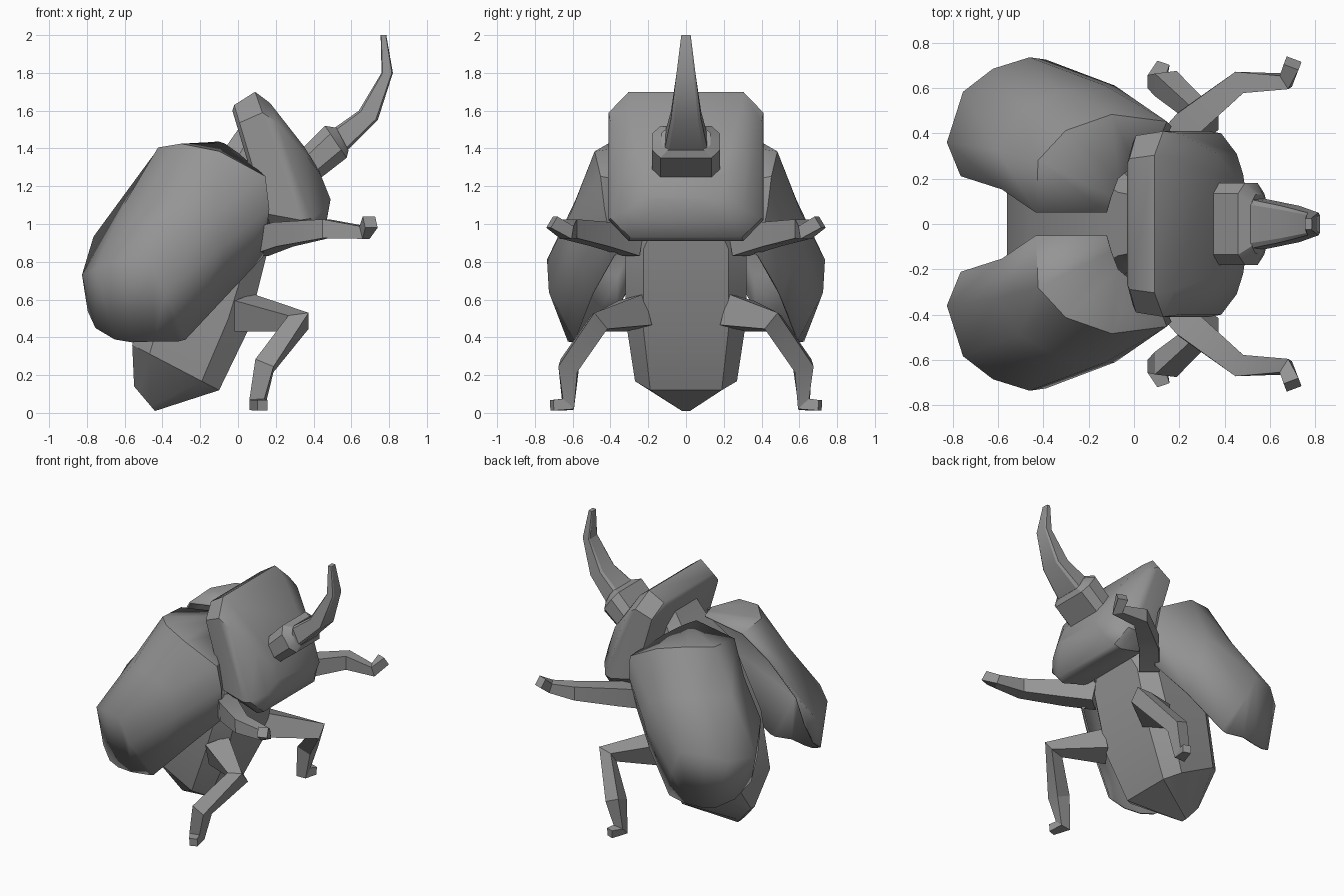
import bpy, bmesh, math
from mathutils import Vector

if "Cube" in bpy.data.objects:
    bpy.data.objects.remove(bpy.data.objects["Cube"])

grey = bpy.data.materials.new("shell_grey")
grey.use_nodes = True
grey.diffuse_color = (.3, .3, .3, 1)
grey.node_tree.nodes["Principled BSDF"].inputs["Base Color"].default_value = (.3, .3, .3, 1)


def loft(name, rings, closed=True, angle=30):
    """Skin a list of equally sized rings; closed rings also get end caps."""
    bm = bmesh.new()
    rows = [[bm.verts.new(p) for p in ring] for ring in rings]
    count = len(rows[0])
    for a, b in zip(rows, rows[1:]):
        for i in range(count if closed else count - 1):
            j = (i + 1) % count
            bm.faces.new((a[i], a[j], b[j], b[i]))
    if closed:
        bm.faces.new(rows[0])
        bm.faces.new(rows[-1])
    bmesh.ops.recalc_face_normals(bm, faces=bm.faces)
    mesh = bpy.data.meshes.new(name)
    bm.to_mesh(mesh)
    bm.free()
    obj = bpy.data.objects.new(name, mesh)
    bpy.context.collection.objects.link(obj)
    mesh.materials.append(grey)
    bpy.ops.object.select_all(action='DESELECT')
    obj.select_set(True)
    bpy.context.view_layer.objects.active = obj
    bpy.ops.object.shade_smooth_by_angle(angle=math.radians(angle))
    return obj


def octagon(start, end, half_width, cut_side, cut_along):
    """Chamfered rectangle spanning start-end in the xz plane and +-half_width in y."""
    a, b = (Vector((p[0], 0, p[1])) for p in (start, end))
    inner = half_width * (1 - cut_side)
    outline = [(0, inner), (cut_along, half_width), (1 - cut_along, half_width), (1, inner)]
    half = [a.lerp(b, t) + Vector((0, w, 0)) for t, w in outline]
    return half + [Vector((p.x, -p.y, p.z)) for p in reversed(half)]


def tube(name, path, radii, up):
    """Four-sided limb along a path, mitred at the joints."""
    pts = [Vector(p) for p in path]
    steps = [(b - a).normalized() for a, b in zip(pts, pts[1:])]
    rings = []
    for i, (p, r) in enumerate(zip(pts, radii)):
        t = (steps[max(i - 1, 0)] + steps[min(i, len(steps) - 1)]).normalized()
        side = t.cross(Vector(up)).normalized() * r
        top = t.cross(side).normalized() * r
        rings.append([p + side + top, p - side + top, p - side - top, p + side - top])
    return loft(name, rings, angle=25)


def flip(points):
    return [(x, -y, z) for x, y, z in points]


# Abdomen: sections from the neck down to the pointed tail (belly point, back point, width)
abdomen = [((.25, 1.2), (0, 1.5), .18), ((.2, 1.05), (-.07, 1.4), .2),
           ((.16, .87), (-.22, 1.22), .32), ((.05, .43), (-.46, .76), .32),
           ((-.1, .12), (-.56, .36), .27), ((-.44, .01), (-.55, .14), .03)]
loft("abdomen", [octagon(a, b, w, .3, .2) for a, b, w in abdomen])

# Thorax shield: back rim, widest ridge, domed front
thorax = [((-.03, 1.6), (.15, 1), .36), ((-.02, 1.63), (.18, .96), .39),
          ((.09, 1.7), (.37, .91), .41), ((.17, 1.64), (.42, .93), .4),
          ((.35, 1.41), (.47, 1.02), .31), ((.43, 1.28), (.49, 1.13), .22)]
loft("thorax_shield", [octagon(a, b, w, .26, .14) for a, b, w in thorax], angle=40)

# Head block and horn
head = [((.3, 1.36), (.42, 1.23), .18), ((.46, 1.52), (.575, 1.35), .18),
        ((.52, 1.51), (.585, 1.39), .13)]
loft("head", [octagon(a, b, w, .25, .25) for a, b, w in head])
horn = [((.47, 1.48), (.57, 1.38), .115), ((.64, 1.6), (.74, 1.55), .08),
        ((.76, 1.8), (.82, 1.8), .05), ((.755, 2), (.785, 2), .025)]
loft("horn", [octagon(a, b, w, .2, .1) for a, b, w in horn])

# Wing case: open shell from shoulder to tip, each row running from spine to outer rim
shoulder = [(-.12, .05, 1.43), (-.1, .12, 1.43), (-.07, .2, 1.42), (0, .26, 1.37),
            (.08, .3, 1.22), (.1, .3, 1.08), (.08, .3, .9)]
front_row = [(-.43, .05, 1.38), (-.42, .28, 1.4), (-.3, .41, 1.42), (-.1, .48, 1.38),
             (.14, .45, 1.25), (.16, .43, 1.08), (.13, .38, .83)]
rear_row = [(-.76, .21, .93), (-.82, .36, .73), (-.75, .58, .76), (-.62, .68, .81),
            (-.46, .73, .81), (-.39, .72, .64), (-.28, .59, .39)]
tip = [(-.78, .28, .7), (-.79, .37, .54), (-.75, .5, .45), (-.65, .57, .39),
       (-.56, .6, .375), (-.44, .62, .38), (-.32, .59, .38)]
# Nearly straight along the spine, swelling slightly towards the flank
middle = [tuple(Vector(a).lerp(Vector(b), .45) + Vector((0, swell, 0)))
          for a, b, swell in zip(front_row, rear_row, (.03, .01, 0, .01, .03, .045, .02))]
wing = [shoulder, front_row, middle, rear_row, tip]

# Limbs: hip, joints and claw
arm = [(.1, .28, .9), (.24, .445, .945), (.465, .625, .975), (.67, .63, .955), (.7, .71, 1.01)]
leg = [(.03, .27, .53), (.32, .46, .48), (.14, .62, .25), (.1, .625, .045), (.13, .71, .04)]

for side, mirror in (("left", lambda p: p), ("right", flip)):
    case = loft(side + "_wing_case", [mirror(row) for row in wing], closed=False, angle=45)
    shell = case.modifiers.new("thickness", 'SOLIDIFY')
    shell.thickness = .012
    shell.offset = 0
    tube(side + "_front_leg", mirror(arm), (.07, .065, .05, .035, .035), (0, 0, 1))
    tube(side + "_rear_leg", mirror(leg), (.085, .055, .052, .04, .028), (1, 0, 0))
